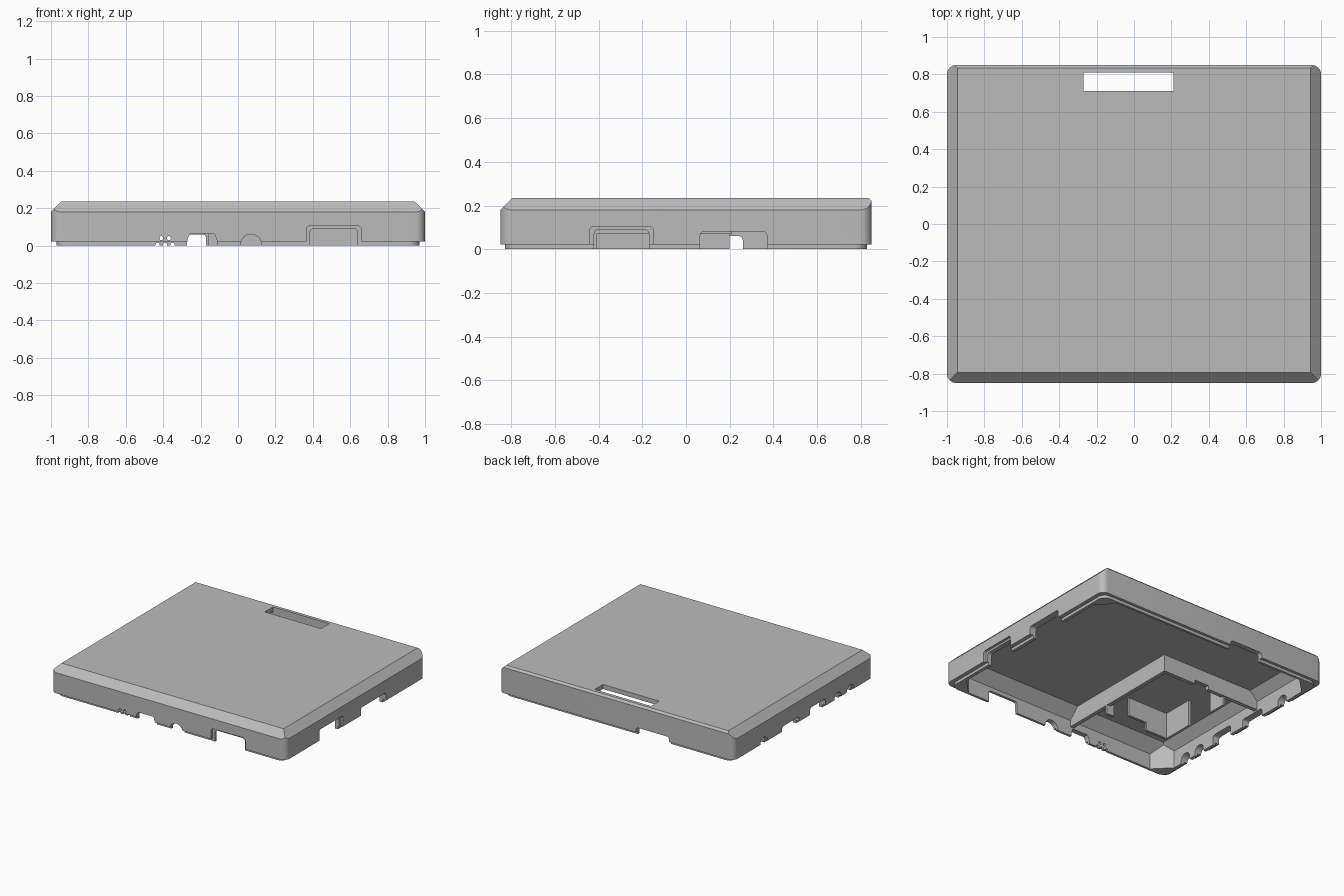
import bpy, bmesh, math
from mathutils import Vector

cube = bpy.data.objects.get("Cube")
if cube:
    bpy.data.objects.remove(cube, do_unlink=True)

grey = bpy.data.materials.new("plain grey")
grey.use_nodes = True
colour = (0.5, 0.5, 0.5, 1)
grey.diffuse_color = colour
grey.node_tree.nodes["Principled BSDF"].inputs["Base Color"].default_value = colour


def extrude(name, outline, axis, start, end, planes=()):
    """Extrude a 2D outline along an axis, then trim it with (point, normal) planes."""
    place = {"x": lambda u, v, w: (w, u, v),
             "y": lambda u, v, w: (u, w, v),
             "z": lambda u, v, w: (u, v, w)}[axis]
    bm = bmesh.new()
    face = bm.faces.new([bm.verts.new(place(u, v, start)) for u, v in outline])
    moved = bmesh.ops.extrude_face_region(bm, geom=[face])["geom"]
    shift = Vector(place(0, 0, end - start))
    bmesh.ops.translate(bm, vec=shift, verts=[g for g in moved if isinstance(g, bmesh.types.BMVert)])
    for point, normal in planes:
        cut = bmesh.ops.bisect_plane(bm, geom=bm.verts[:] + bm.edges[:] + bm.faces[:],
                                     plane_co=point, plane_no=normal, clear_outer=True)
        edges = [g for g in cut["geom_cut"] if isinstance(g, bmesh.types.BMEdge)]
        bmesh.ops.contextual_create(bm, geom=edges)
    bmesh.ops.recalc_face_normals(bm, faces=bm.faces)
    mesh = bpy.data.meshes.new(name)
    bm.to_mesh(mesh)
    bm.free()
    mesh.materials.append(grey)
    obj = bpy.data.objects.new(name, mesh)
    bpy.context.collection.objects.link(obj)
    return obj


def rounded(hx, hy, r, steps):
    """Rectangle outline with rounded corners, or cut corners when steps is 1."""
    pts = []
    for i, (sx, sy) in enumerate([(1, 1), (-1, 1), (-1, -1), (1, -1)]):
        for k in range(steps + 1):
            a = math.pi / 2 * (i + k / steps)
            pts.append((sx * (hx - r) + r * math.cos(a), sy * (hy - r) + r * math.sin(a)))
    return pts


def rect(u0, u1, v0, v1):
    return [(u0, v0), (u1, v0), (u1, v1), (u0, v1)]


def port(u0, u1, top, r=0.02):
    """Opening outline with rounded upper corners, open at the bottom."""
    pts = [(u0, -0.1), (u1, -0.1)]
    for c, first in ((u1 - r, 0), (u0 + r, math.pi / 2)):
        for k in range(7):
            a = first + math.pi / 2 * k / 6
            pts.append((c + r * math.cos(a), top - r + r * math.sin(a)))
    return pts


def circle(u, v, r, n=12):
    return [(u + r * math.cos(math.tau * k / n), v + r * math.sin(math.tau * k / n)) for k in range(n)]


def boolean(target, tool, operation):
    mod = target.modifiers.new(tool.name, "BOOLEAN")
    mod.operation = operation
    mod.solver = "EXACT"
    mod.object = tool
    bpy.context.view_layer.update()
    result = bpy.data.meshes.new_from_object(target.evaluated_get(bpy.context.evaluated_depsgraph_get()))
    target.modifiers.clear()
    target.data = result
    bpy.data.objects.remove(tool, do_unlink=True)


def slopes(side, front, back):
    """Planes that bevel the top edges; each value is reach plus height."""
    return [((side, 0, 0), (1, 0, 1)), ((-side, 0, 0), (-1, 0, 1)),
            ((0, -front, 0), (0, -1, 1)), ((0, back, 0), (0, 1, 1))]


# Outer shell with bevelled top, and the inset lip below it
shell = extrude("lid_shell", rounded(1, 0.85, 0.05, 8), "z", 0.022, 0.235, slopes(1.18, 1.03, 1.07))
lip = extrude("lip", rounded(0.97, 0.828, 0.06, 8), "z", 0, 0.1)
boolean(shell, lip, "UNION")

# Hollow inside with cut corners and sloped ceiling edges
cavity = extrude("cavity", rounded(0.945, 0.81, 0.12, 1), "z", -0.1, 0.2, slopes(1.08, 0.93, 1.0))
boolean(shell, cavity, "DIFFERENCE")

# Slot through the top near the back
boolean(shell, extrude("slot", rect(-0.27, 0.21, 0.71, 0.81), "z", -0.2, 0.5), "DIFFERENCE")

# Wall openings: outline, axis, and the span along that axis
front, back, left, right = ("y", -1, -0.74), ("y", 0.74, 1), ("x", -1.1, -0.85), ("x", 0.85, 1.1)
openings = [
    (port(0.385, 0.64, 0.09), front),
    (port(0.365, 0.66, 0.105), ("y", -1, -0.83)),
    (circle(0.07, 0.005, 0.056, 24), front),
    ([(-0.28, -0.1), (-0.11, -0.1), (-0.11, 0.02), (-0.125, 0.062), (-0.255, 0.062), (-0.27, 0.04)], front),
    (port(-0.45, -0.17, 0.06), back),
    (port(-0.42, -0.17, 0.09), right),
    (port(-0.44, -0.15, 0.105), ("x", 0.98, 1.1)),
    (port(0.065, 0.37, 0.082), right),
    (port(-0.27, -0.08, 0.075), left),
    (port(0.05, 0.26, 0.06), left),
] + [(port(y - 0.045, y + 0.045, 0.065, 0.044), left) for y in (-0.57, -0.42, 0.48)]
openings += [(circle(x, z, 0.011), front)
             for x, z in ((-0.41, 0.04), (-0.37, 0.04), (-0.43, 0.005), (-0.39, 0.005), (-0.35, 0.005))]
for outline, span in openings:
    boolean(shell, extrude("opening", outline, *span), "DIFFERENCE")

# Dividing walls under the ceiling, trimmed to the sloped edges
inside = slopes(1.1, 0.95, 1.0)
extrude("long_divider", rect(-0.13, -0.1, -0.82, 0.21), "z", 0.07, 0.205, inside)
divider = extrude("cross_divider", rect(-0.96, -0.1, 0.18, 0.21), "z", 0.07, 0.205, inside)
boolean(divider, extrude("divider_notch", rect(-0.5, -0.38, 0, 0.1), "y", 0, 0.4), "DIFFERENCE")

# Corner brackets that hold the inner module
brackets = {
    "bracket_side_front": (-0.66, -0.64, -0.43, -0.17, 0.0),
    "bracket_side_back": (-0.66, -0.64, 0.06, 0.2, 0.0),
    "bracket_front_outer": (-0.64, -0.46, -0.43, -0.41, 0.0),
    "bracket_front_middle": (-0.46, -0.3, -0.43, -0.41, 0.06),
    "bracket_front_inner": (-0.16, -0.1, -0.43, -0.41, 0.0),
}
for name, (x0, x1, y0, y1, bottom) in brackets.items():
    extrude(name, rect(x0, x1, y0, y1), "z", bottom, 0.205)

# Soften the rounded corners and arches only
for obj in bpy.context.selected_objects:
    obj.select_set(False)
shell.select_set(True)
bpy.context.view_layer.objects.active = shell
bpy.ops.object.shade_smooth_by_angle(angle=math.radians(25))
